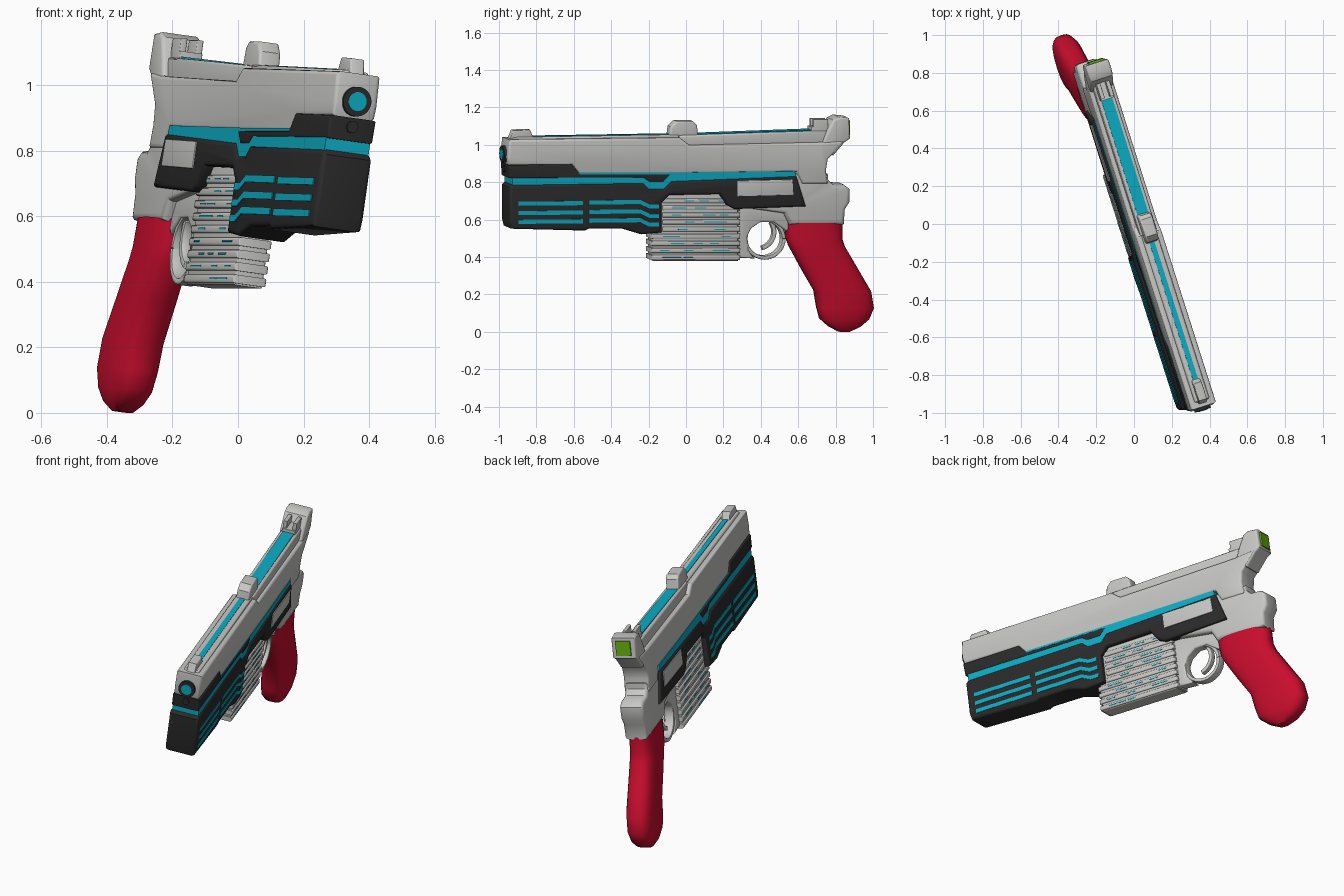
import bpy, bmesh, math, random
from mathutils import Matrix, Vector

random.seed(4)
if "Cube" in bpy.data.objects:
    bpy.data.objects.remove(bpy.data.objects["Cube"])


def material(name, r, g, b):
    m = bpy.data.materials.new(name)
    m.use_nodes = True
    m.diffuse_color = (r, g, b, 1)
    m.node_tree.nodes["Principled BSDF"].inputs["Base Color"].default_value = (r, g, b, 1)
    return m


GREY = material("light grey", .58, .58, .57)
BLACK = material("charcoal", .024, .024, .024)
CYAN = material("cyan", .004, .42, .56)
RED = material("grip red", .58, .004, .026)
GREEN = material("display green", .14, .46, .005)

# The side plane is turned and leaned: columns are side, length and height
normal = Vector((1, .32, -.14)).normalized()
FRAME = Matrix(((normal.x, -.32, .14, -.084),
                (normal.y, 1, 0, 0),
                (normal.z, 0, 1, 0),
                (0, 0, 0, 1)))


def finish(name, bm, mat):
    bmesh.ops.recalc_face_normals(bm, faces=bm.faces)
    bm.transform(FRAME)
    mesh = bpy.data.meshes.new(name)
    bm.to_mesh(mesh)
    bm.free()
    mesh.materials.append(mat)
    obj = bpy.data.objects.new(name, mesh)
    bpy.context.collection.objects.link(obj)
    bpy.ops.object.select_all(action='DESELECT')
    obj.select_set(True)
    bpy.context.view_layer.objects.active = obj
    bpy.ops.object.shade_smooth_by_angle(angle=math.radians(35))
    return obj


def prism(name, pts, half, mat, bevel=0.0, segments=3):
    """Side profile (length, height) given thickness, with rounded side rims."""
    bm = bmesh.new()
    face = bm.faces.new([bm.verts.new((-half, y, z)) for y, z in pts])
    ext = bmesh.ops.extrude_face_region(bm, geom=[face])
    moved = [v for v in ext["geom"] if isinstance(v, bmesh.types.BMVert)]
    bmesh.ops.translate(bm, verts=moved, vec=(2 * half, 0, 0))
    bmesh.ops.recalc_face_normals(bm, faces=bm.faces)
    if bevel:
        rim = [e for e in bm.edges if e.verts[0].co.x * e.verts[1].co.x > 0]
        bmesh.ops.bevel(bm, geom=rim, offset=bevel, segments=segments,
                        profile=.5, affect='EDGES', clamp_overlap=True)
    return finish(name, bm, mat)


def box(name, y0, y1, z0, z1, half, mat, bevel=0.0):
    return prism(name, [(y0, z0), (y1, z0), (y1, z1), (y0, z1)], half, mat, bevel)


def strip(name, path, height, half, mat):
    """Thin band following a path on the side."""
    return prism(name, path + [(y, z + height) for y, z in reversed(path)], half, mat)


def arc(name, cy, cz, inner, outer, start, end, half, mat, bevel):
    n = 28
    angles = [math.radians(start + (end - start) * i / n) for i in range(n + 1)]
    pts = [(cy + outer * math.cos(a), cz + outer * math.sin(a)) for a in angles]
    pts += [(cy + inner * math.cos(a), cz + inner * math.sin(a)) for a in reversed(angles)]
    return prism(name, pts, half, mat, bevel, 2)


def tube(name, y0, y1, z, radius, mat):
    bm = bmesh.new()
    bmesh.ops.create_cone(bm, cap_ends=True, segments=28, radius1=radius, radius2=radius,
                          depth=y1 - y0, matrix=Matrix.Translation((0, (y0 + y1) / 2, z))
                          @ Matrix.Rotation(math.pi / 2, 4, 'X'))
    return finish(name, bm, mat)


# Slide and rear block
prism("slide", [(-.965, .9), (-.975, .94), (-.965, 1.035), (-.05, 1.045), (0, 1.005),
                (.7, 1.02), (.8, 1.03), (.83, 1.03), (.74, .93), (.73, .87), (.74, .8),
                (.6, .8), (.57, .865), (.1, .855), (-.59, .85), (-.63, .9)],
      .07, GREY, .016)
prism("rear_block", [(.7, .98), (.73, 1.06), (.77, 1.14), (.8, 1.155), (.855, 1.15),
                     (.86, 1.04), (.83, 1.02), (.77, .95)], .065, GREY, .012)
box("rear_display", .85, .866, 1.055, 1.135, .04, GREEN)

# Top rails, glowing inlays and sights
prism("rear_rail", [(-.05, 1), (-.05, 1.055), (.3, 1.067), (.74, 1.08), (.74, 1)],
      .047, GREY, .01)
prism("front_rail", [(-.95, 1.02), (-.93, 1.043), (-.05, 1.058), (-.05, 1.02)],
      .042, GREY, .01)
strip("rear_inlay", [(.03, 1.05), (.68, 1.074)], .01, .03, CYAN)
strip("front_inlay", [(-.82, 1.038), (-.08, 1.05)], .01, .014, CYAN)
prism("middle_sight", [(-.1, 1.03), (-.09, 1.1), (-.06, 1.13), (.03, 1.13),
                       (.05, 1.11), (.06, 1.03)], .035, GREY, .01)
prism("front_sight", [(-.95, 1.03), (-.93, 1.08), (-.84, 1.083), (-.82, 1.04)],
      .023, GREY, .006)
for side in (-1, 1):
    post = box("rear_sight_post", .67, .75, 1.05, 1.14, .011, GREY, .004)
    post.data.transform(Matrix.Translation(normal * side * .026))
box("rear_sight_base", .66, .76, 1.05, 1.1, .036, GREY, .004)

# Muzzle
tube("muzzle_ring", -.985, -.9, .95, .045, BLACK)
tube("muzzle_glow", -.988, -.95, .95, .029, CYAN)

# Glowing core seen through the side gap
prism("glow_core", [(-.95, .72), (-.95, .86), (-.2, .86), (.56, .868), (.59, .75),
                    (.2, .75), (-.1, .77), (-.2, .72)], .071, CYAN)

# Dark shroud under the slide
prism("under_slide", [(-.965, .83), (-.97, .9), (-.63, .905), (-.59, .853), (-.1, .853),
                      (-.14, .812), (-.22, .812), (-.25, .833)], .074, BLACK, .008)
tube("guide_rod", -.975, -.9, .872, .018, BLACK)

# Dark lower body with a cut for the magazine
prism("lower_body", [(-.955, .56), (-.965, .6), (-.965, .78), (-.95, .795), (-.25, .805),
                     (-.22, .775), (-.14, .775), (-.1, .815), (.57, .842), (.62, .68),
                     (.24, .665), (.2, .685), (.16, .745), (-.11, .74), (-.15, .7),
                     (-.15, .54), (-.26, .53), (-.36, .56), (-.54, .56), (-.56, .55)],
      .08, BLACK, .015)
for row in (.685, .635, .588):
    strip("front_vent", [(-.92, row), (-.575, row + .003)], .022, .083, CYAN)
    strip("rear_vent", [(-.545, row + .006), (-.27, row + .009), (-.22, row - .015),
                        (-.17, row - .015)], .022, .083, CYAN)
prism("side_plate", [(.25, .735), (.55, .743), (.545, .825), (.25, .818)], .084, GREY, .002)

# Ribbed magazine with short glowing dashes
box("magazine", -.19, .265, .385, .75, .047, GREY, .008)
for i in range(9):
    z = .39 + i * .038
    front = -.2 if z < .53 else -.14
    box("magazine_rib", front, .275, z, z + .026, .054, GREY, .008)
    for k in range(4):
        y = random.uniform(front + .02, .2)
        box("magazine_dash", y, y + .05, z + .011, z + .016, .0555, CYAN)

# Frame, trigger guard and trigger
prism("rear_frame", [(.5, .85), (.745, .85), (.745, .82), (.77, .795), (.83, .793),
                     (.86, .77), (.86, .7), (.835, .66), (.83, .58), (.54, .58),
                     (.51, .64), (.3, .67), (.3, .76)], .064, GREY, .025)
prism("guard_web", [(.26, .7), (.26, .4), (.36, .395), (.325, .44), (.318, .51),
                    (.34, .555), (.39, .59), (.46, .59), (.53, .54), (.58, .6),
                    (.56, .7)], .032, GREY, .01)
arc("trigger_guard", .415, .5, .092, .112, 0, 360, .026, GREY, .006)
arc("trigger", .38, .535, .078, .1, -75, 35, .016, GREY, .005)

# Grip lofted from rounded rings: height, front, back, half thickness
rings = [(.59, .525, .832, .066), (.5, .535, .832, .07), (.46, .55, .845, .072),
         (.34, .615, .915, .074), (.22, .685, .985, .076), (.13, .7, 1.0, .075),
         (.07, .715, .975, .067), (.03, .76, .93, .053), (.003, .81, .875, .03)]
bm = bmesh.new()
count = 24
loops = []
for z, front, back, half in rings:
    loop = []
    for i in range(count):
        a = math.tau * i / count
        c, s = math.cos(a), math.sin(a)
        x = half * math.copysign(abs(c) ** .7, c)
        y = (front + back) / 2 + (back - front) / 2 * math.copysign(abs(s) ** .75, s)
        loop.append(bm.verts.new((x, y, z)))
    loops.append(loop)
for a, b in zip(loops, loops[1:]):
    for i in range(count):
        j = (i + 1) % count
        bm.faces.new((a[i], a[j], b[j], b[i]))
bm.faces.new(loops[0])
bm.faces.new(loops[-1])
finish("grip", bm, RED)
